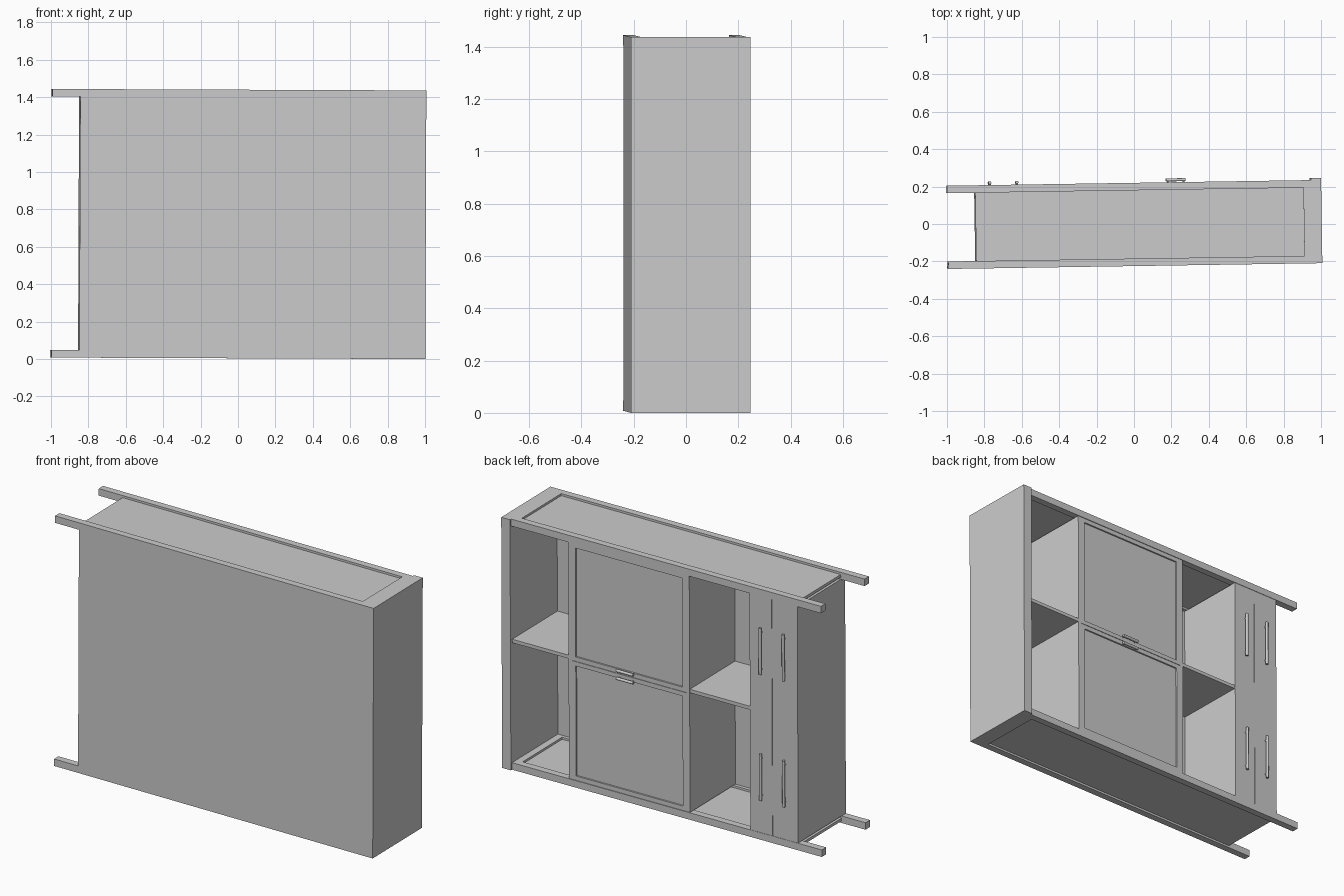
import bpy, bmesh
from math import pi
from mathutils import Matrix, Vector

if "Cube" in bpy.data.objects:
    bpy.data.objects.remove(bpy.data.objects["Cube"], do_unlink=True)

grey = bpy.data.materials.new("light_grey")
grey.use_nodes = True
colour = (0.6, 0.6, 0.6, 1)
grey.diffuse_color = colour
grey.node_tree.nodes["Principled BSDF"].inputs["Base Color"].default_value = colour

# The whole cabinet stands very slightly turned and tilted
LEAN = (Matrix.Translation((-0.002, 0, 0.004))
        @ Matrix.Rotation(0.0155, 4, "Z") @ Matrix.Rotation(0.004, 4, "Y"))

H = 1.436                  # height
RAIL = 0.04                # rail section
FRONT, BACK = -0.225, 0.22
LEFT, RIGHT = -0.85, 0.945  # carcass ends along x


def finish(name, bm):
    mesh = bpy.data.meshes.new(name)
    bm.to_mesh(mesh)
    bm.free()
    mesh.materials.append(grey)
    obj = bpy.data.objects.new(name, mesh)
    bpy.context.collection.objects.link(obj)
    obj.matrix_world = LEAN
    return obj


def box_mesh(x, y, z):
    bm = bmesh.new()
    bmesh.ops.create_cube(bm, size=1)
    size = Vector((x[1] - x[0], y[1] - y[0], z[1] - z[0]))
    mid = Vector((sum(x), sum(y), sum(z))) / 2
    bmesh.ops.scale(bm, vec=size, verts=bm.verts)
    bmesh.ops.translate(bm, vec=mid, verts=bm.verts)
    return bm


def box(name, x, y, z):
    return finish(name, box_mesh(x, y, z))


def panel_door(name, x, z, border):
    """Door with a shallow sunk panel in its outer face."""
    bm = box_mesh(x, (BACK - 0.03, BACK - 0.004), z)
    bm.normal_update()
    face = max(bm.faces, key=lambda f: f.normal.y)
    bmesh.ops.inset_region(bm, faces=[face], thickness=border)
    bmesh.ops.inset_region(bm, faces=[face], thickness=0.001, depth=-0.008)
    finish(name, bm)


def handle(name, centre, length, axis):
    """Round bar on two short posts."""
    bm = bmesh.new()
    turn = Matrix.Rotation(pi / 2, 4, "Y") if axis.x else Matrix.Identity(4)
    bmesh.ops.create_cone(bm, cap_ends=True, segments=16, radius1=0.008,
                          radius2=0.008, depth=length,
                          matrix=Matrix.Translation(centre) @ turn)
    for side in (-1, 1):
        post = centre + axis * side * length * 0.4 - Vector((0, 0.01, 0))
        bmesh.ops.create_cone(bm, cap_ends=True, segments=8, radius1=0.005,
                              radius2=0.005, depth=0.02,
                              matrix=Matrix.Translation(post)
                              @ Matrix.Rotation(pi / 2, 4, "X"))
    obj = finish(name, bm)
    bpy.ops.object.select_all(action="DESELECT")
    bpy.context.view_layer.objects.active = obj
    obj.select_set(True)
    bpy.ops.object.shade_smooth_by_angle()


# Four long rails, overhanging one end, with top and bottom panels sunk between them
for level, z in (("bottom", (0, RAIL)), ("top", (H - RAIL, H))):
    box(f"{level}_front_rail", (-1, RIGHT), (FRONT, FRONT + RAIL), z)
    box(f"{level}_back_rail", (-1, RIGHT), (BACK - RAIL, BACK), z)
    box(f"{level}_cross_rail", (0.905, RIGHT), (FRONT + RAIL, BACK - RAIL), z)
    mid = sum(z) / 2
    box(f"{level}_panel", (LEFT, 0.905), (FRONT + RAIL, BACK - RAIL),
        (mid - 0.008, mid + 0.008))

# Outer walls
inner_z = (RAIL, H - RAIL)
box("end_panel", (RIGHT, 1), (FRONT, BACK + 0.011), (0, H))
box("front_panel", (LEFT, RIGHT), (FRONT, FRONT + 0.02), inner_z)
box("end_wall", (LEFT, LEFT + 0.02), (FRONT + 0.02, BACK - 0.002), inner_z)

# Upright dividers
for i, x in enumerate((0.57, -0.17, -0.57)):
    box(f"divider_{i + 1}", (x, x + 0.02), (FRONT + 0.02, BACK - 0.004), inner_z)

# Shelves in the two open bays
for name, x in (("outer_shelf", (0.59, RIGHT)), ("inner_shelf", (-0.55, -0.17))):
    box(name, x, (FRONT + 0.02, BACK - 0.006), (0.725, 0.745))

# Panelled doors with horizontal handles
panel_door("upper_door", (-0.15, 0.57), (0.722, H - RAIL), 0.035)
panel_door("lower_door", (-0.15, 0.57), (RAIL, 0.72), 0.035)
for name, z in (("upper_door_handle", 0.745), ("lower_door_handle", 0.70)):
    handle(name, Vector((0.225, BACK + 0.013, z)), 0.105, Vector((1, 0, 0)))

# Pair of narrow doors with vertical handles
for side, x, grip in (("left", (-0.689, -0.55), -0.625), ("right", (-0.83, -0.691), -0.77)):
    box(f"{side}_narrow_door", x, (BACK - 0.03, BACK - 0.002), inner_z)
    for level, z in (("upper", 1.087), ("lower", 0.365)):
        handle(f"{side}_{level}_handle", Vector((grip, BACK + 0.012, z)), 0.265,
               Vector((0, 0, 1)))
